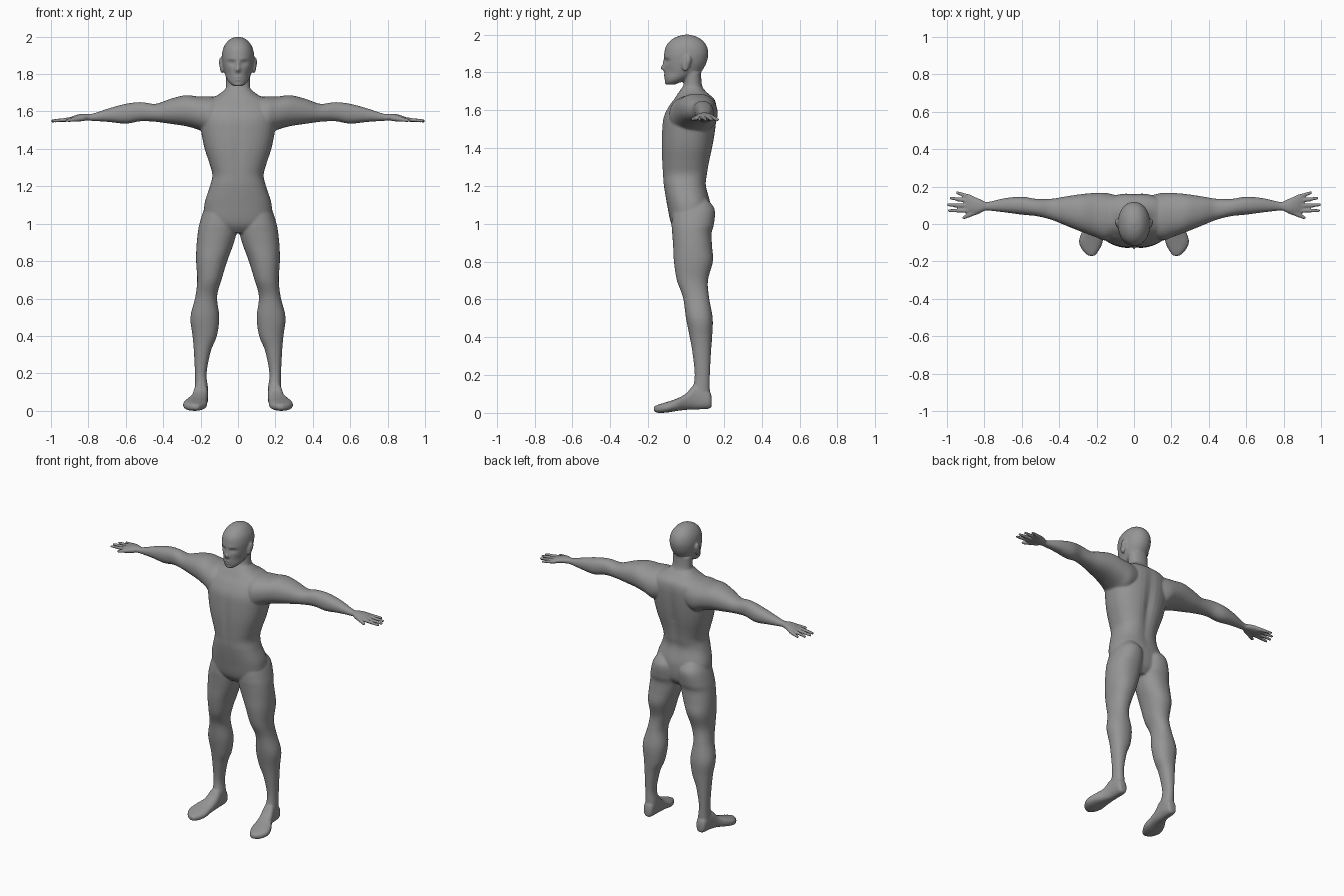
import bpy, bmesh, math
from mathutils import Vector, Matrix

skin = bpy.data.materials.new("grey_skin")
skin.diffuse_color = (0.3, 0.3, 0.3, 1)
bm = bmesh.new()


def spline(rows, steps):
    """Smooth interpolation through a list of equal-length rows."""
    out = []
    for i in range(len(rows) - 1):
        p = [rows[max(0, min(len(rows) - 1, i + k))] for k in (-1, 0, 1, 2)]
        for s in range(steps):
            t = s / steps
            out.append([0.5 * (2 * b + (c - a) * t + (2 * a - 5 * b + 4 * c - d) * t * t
                               + (3 * b - a - 3 * c + d) * t ** 3)
                        for a, b, c, d in zip(*p)])
    out.append(list(rows[-1]))
    return out


def loft(axis, rows, side=1, power=2.2, steps=5, seg=40):
    """Loft rows of (position, a0, a1, b0, b1) along an axis; side=-1 mirrors in x."""
    rings = []
    for t, a0, a1, b0, b1 in spline(rows, steps):
        ring = []
        for k in range(seg):
            ang = 2 * math.pi * k / seg
            c, s = math.cos(ang), math.sin(ang)
            a = (a0 + a1) / 2 + (a1 - a0) / 2 * math.copysign(abs(c) ** (2 / power), c)
            b = (b0 + b1) / 2 + (b1 - b0) / 2 * math.copysign(abs(s) ** (2 / power), s)
            x, y, z = {"x": (t, a, b), "y": (a, t, b), "z": (a, b, t)}[axis]
            ring.append(bm.verts.new((x * side, y, z)))
        rings.append(ring)
    for r0, r1 in zip(rings, rings[1:]):
        for k in range(seg):
            n = (k + 1) % seg
            bm.faces.new((r0[k], r0[n], r1[n], r1[k]))
    bm.faces.new(rings[0])
    bm.faces.new(rings[-1])
    return [v for r in rings for v in r]


def ball(center, size, tilt=0.0, side=1):
    """Ellipsoid, tilted about x."""
    m = (Matrix.Translation((center[0] * side, center[1], center[2]))
         @ Matrix.Rotation(tilt, 4, 'X') @ Matrix.Diagonal((*size, 1)))
    bmesh.ops.create_uvsphere(bm, u_segments=24, v_segments=14, radius=1, matrix=m)


def finger(p, q, r0, r1, side):
    """Tapered digit from p to q with a rounded tip."""
    p, q = (Vector((v[0] * side, v[1], v[2])) for v in (p, q))
    d = q - p
    m = Matrix.Translation((p + q) / 2) @ d.to_track_quat('Z', 'Y').to_matrix().to_4x4()
    bmesh.ops.create_cone(bm, cap_ends=True, segments=14, radius1=r0, radius2=r1,
                          depth=d.length, matrix=m)
    ball((q.x, q.y, q.z), (r1, r1, r1))


# Torso
torso = loft("z", [
    (0.95, -0.07, 0.07, -0.04, 0.09), (1.00, -0.17, 0.17, -0.078, 0.125),
    (1.10, -0.18, 0.18, -0.10, 0.130), (1.20, -0.15, 0.15, -0.118, 0.108),
    (1.26, -0.137, 0.137, -0.123, 0.115), (1.32, -0.152, 0.152, -0.127, 0.125),
    (1.40, -0.178, 0.178, -0.130, 0.142), (1.48, -0.195, 0.195, -0.128, 0.155),
    (1.56, -0.205, 0.205, -0.120, 0.163), (1.62, -0.20, 0.20, -0.092, 0.163),
    (1.66, -0.165, 0.165, -0.062, 0.150), (1.69, -0.105, 0.105, -0.042, 0.115),
    (1.72, -0.068, 0.068, -0.02, 0.085)], power=2.4)
for v in torso:  # spine groove and chest line
    fade = max(0, 1 - abs(v.co.z - 1.4) / 0.3)
    if v.co.y > 0:
        v.co.y -= 0.016 * math.exp(-(v.co.x / 0.03) ** 2) * fade
    else:
        v.co.y += 0.006 * math.exp(-(v.co.x / 0.02) ** 2) * fade

# Neck
loft("z", [(1.66, -0.085, 0.085, -0.04, 0.12), (1.70, -0.07, 0.07, -0.03, 0.098),
           (1.74, -0.064, 0.064, -0.012, 0.083), (1.80, -0.064, 0.064, -0.01, 0.08)])

# Head
head = loft("z", [
    (1.735, -0.022, 0.022, -0.105, -0.06), (1.75, -0.043, 0.043, -0.110, -0.02),
    (1.77, -0.058, 0.058, -0.112, 0.02), (1.80, -0.070, 0.070, -0.114, 0.075),
    (1.83, -0.078, 0.078, -0.114, 0.098), (1.86, -0.084, 0.084, -0.114, 0.111),
    (1.90, -0.086, 0.086, -0.115, 0.118), (1.94, -0.078, 0.078, -0.105, 0.109),
    (1.97, -0.060, 0.060, -0.080, 0.086), (1.99, -0.037, 0.037, -0.045, 0.053),
    (2.0, -0.006, 0.006, -0.004, 0.012)], steps=8, seg=96, power=2.1)

# Facial relief: (x, z, width, height, shift in y)
face = [(0, 1.823, 0.014, 0.013, -0.020), (0, 1.848, 0.009, 0.022, -0.010),
        (0.034, 1.859, 0.017, 0.011, 0.013), (0.034, 1.857, 0.011, 0.006, -0.006),
        (0.030, 1.882, 0.028, 0.008, -0.004), (0.055, 1.800, 0.016, 0.022, 0.007),
        (0, 1.784, 0.020, 0.005, -0.006), (0, 1.768, 0.018, 0.005, -0.006),
        (0, 1.757, 0.020, 0.005, 0.004), (0, 1.744, 0.016, 0.007, -0.005)]
for v in head:
    if v.co.y < -0.03:
        v.co.y += sum(dy * math.exp(-((abs(v.co.x) - x) / w) ** 2 - ((v.co.z - z) / h) ** 2)
                      for x, z, w, h, dy in face)

for s in (1, -1):
    # Ear
    ball((0.086, 0.002, 0.0 + 1.848), (0.012, 0.022, 0.045), -0.2, s)
    ball((0.093, 0.010, 1.862), (0.009, 0.017, 0.028), -0.2, s)

    # Leg
    loft("z", [
        (1.14, 0.06, 0.14, -0.04, 0.10), (1.08, 0.012, 0.180, -0.07, 0.150),
        (1.00, 0.004, 0.206, -0.076, 0.148), (0.95, 0.008, 0.215, -0.073, 0.135),
        (0.88, 0.028, 0.222, -0.068, 0.138), (0.80, 0.058, 0.224, -0.064, 0.142),
        (0.70, 0.088, 0.218, -0.048, 0.116), (0.61, 0.112, 0.228, -0.016, 0.122),
        (0.50, 0.100, 0.254, 0.000, 0.141), (0.40, 0.113, 0.243, 0.020, 0.138),
        (0.32, 0.145, 0.236, 0.034, 0.132), (0.20, 0.168, 0.230, 0.046, 0.126),
        (0.12, 0.160, 0.230, 0.035, 0.126), (0.05, 0.160, 0.230, 0.030, 0.125)], s)

    # Foot
    loft("y", [
        (0.136, 0.180, 0.212, 0.035, 0.08), (0.12, 0.163, 0.228, 0.022, 0.12),
        (0.05, 0.160, 0.236, 0.018, 0.150), (0.00, 0.162, 0.252, 0.016, 0.102),
        (-0.05, 0.165, 0.282, 0.010, 0.075), (-0.10, 0.168, 0.294, 0.002, 0.058),
        (-0.145, 0.190, 0.272, 0.000, 0.044), (-0.170, 0.210, 0.242, 0.008, 0.034)],
        s, power=2.5)

    # Arm
    loft("x", [
        (0.08, -0.06, 0.150, 1.50, 1.675), (0.15, -0.088, 0.166, 1.475, 1.680),
        (0.21, -0.068, 0.166, 1.502, 1.680), (0.28, -0.042, 0.160, 1.522, 1.687),
        (0.36, -0.010, 0.148, 1.534, 1.668), (0.44, 0.022, 0.135, 1.545, 1.641),
        (0.52, 0.042, 0.134, 1.548, 1.650), (0.60, 0.050, 0.146, 1.535, 1.641),
        (0.69, 0.062, 0.138, 1.544, 1.617), (0.78, 0.072, 0.118, 1.550, 1.588),
        (0.82, 0.072, 0.120, 1.550, 1.588)], s)

    # Palm
    loft("x", [
        (0.79, 0.074, 0.116, 1.551, 1.586), (0.83, 0.058, 0.136, 1.550, 1.588),
        (0.87, 0.056, 0.152, 1.546, 1.580), (0.90, 0.062, 0.152, 1.545, 1.568)], s)

    # Fingers and thumb
    for tip_x, tip_y, root_y in ((0.988, 0.071, 0.071), (0.993, 0.103, 0.096),
                                 (0.978, 0.138, 0.121), (0.945, 0.167, 0.142)):
        finger((0.87, root_y, 1.560), (tip_x, tip_y, 1.550), 0.013, 0.0085, s)
    finger((0.825, 0.075, 1.566), (0.91, 0.034, 1.552), 0.018, 0.0095, s)

bmesh.ops.recalc_face_normals(bm, faces=bm.faces)
mesh = bpy.data.meshes.new("body")
bm.to_mesh(mesh)
bm.free()
body = bpy.data.objects.new("body", mesh)
bpy.context.collection.objects.link(body)

# Fuse all parts into one smooth skin
remesh = body.modifiers.new("fuse", 'REMESH')
remesh.mode = 'VOXEL'
remesh.voxel_size = 0.006
smooth = body.modifiers.new("soften", 'SMOOTH')
smooth.factor = 0.5
smooth.iterations = 4
bpy.context.view_layer.objects.active = body
body.select_set(True)
bpy.ops.object.convert(target='MESH')
body.data.materials.clear()
body.data.materials.append(skin)
bpy.ops.object.shade_smooth()
